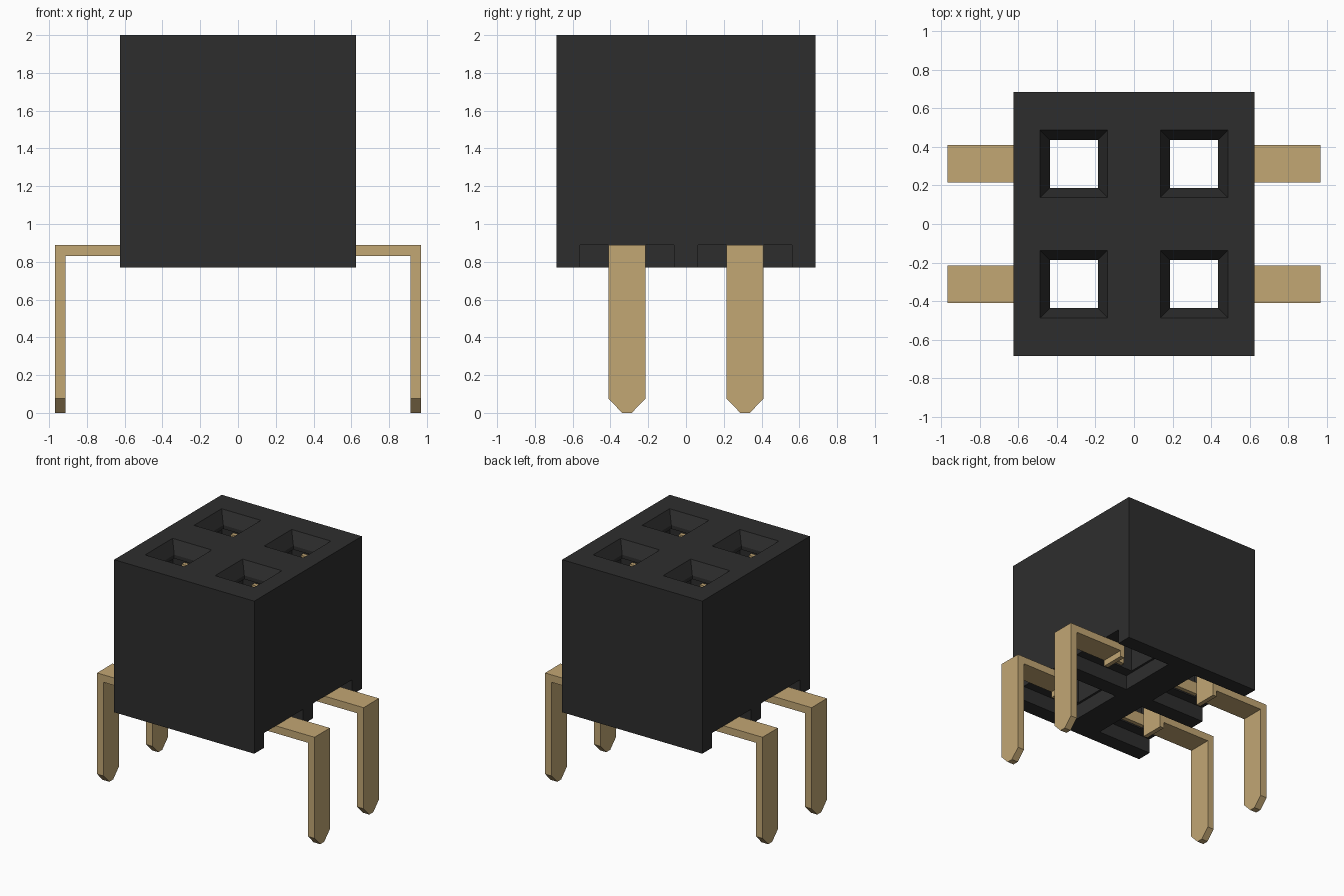
import bpy, bmesh

cube = bpy.data.objects.get("Cube")
if cube:
    bpy.data.objects.remove(cube, do_unlink=True)


def material(name, rgb):
    m = bpy.data.materials.new(name)
    m.use_nodes = True
    col = (*rgb, 1.0)
    m.diffuse_color = col
    bsdf = m.node_tree.nodes["Principled BSDF"]
    bsdf.inputs["Base Color"].default_value = col
    bsdf.inputs["Roughness"].default_value = 0.6
    return m


black = material("black plastic", (0.027, 0.027, 0.027))
gold = material("gold metal", (0.54, 0.385, 0.175))


def loft(bm, rings):
    """Closed solid through rings of points, in order."""
    loops = [[bm.verts.new(p) for p in ring] for ring in rings]
    n = len(loops[0])
    for a, b in zip(loops, loops[1:]):
        for i in range(n):
            j = (i + 1) % n
            bm.faces.new((a[i], a[j], b[j], b[i]))
    bm.faces.new(loops[0][::-1])
    bm.faces.new(loops[-1])


def rect(x0, x1, y0, y1, z):
    return [(x0, y0, z), (x1, y0, z), (x1, y1, z), (x0, y1, z)]


def box(bm, x0, x1, y0, y1, z0, z1):
    loft(bm, [rect(x0, x1, y0, y1, z) for z in (z0, z1)])


def finish(bm, name, mat):
    bmesh.ops.recalc_face_normals(bm, faces=bm.faces)
    me = bpy.data.meshes.new(name)
    bm.to_mesh(me)
    bm.free()
    me.materials.append(mat)
    ob = bpy.data.objects.new(name, me)
    bpy.context.collection.objects.link(ob)
    return ob


def cut(target, cutter):
    cutter.hide_render = True
    mod = target.modifiers.new("cut", "BOOLEAN")
    mod.operation = "DIFFERENCE"
    mod.solver = "EXACT"
    mod.object = cutter
    bpy.context.view_layer.objects.active = target
    bpy.ops.object.modifier_apply(modifier=mod.name)
    bpy.data.objects.remove(cutter, do_unlink=True)


C = 0.3125          # socket spacing from the centre
TOP = 2.0
LIP = 1.9           # bottom of the funnel at each socket mouth
corners = [(sx, sy) for sx in (-1, 1) for sy in (-1, 1)]

# Housing block
bm = bmesh.new()
box(bm, -0.625, 0.625, -0.685, 0.685, 0.77, TOP)
housing = finish(bm, "housing", black)

# Recesses under the block, open to the sides
bm = bmesh.new()
for sx, sy in corners:
    xs = sorted((sx * 0.13, sx * 0.7))
    box(bm, *xs, sy * C - 0.248, sy * C + 0.248, 0.7, 0.89)
cut(housing, finish(bm, "recess_cutter", black))

# Sockets: funnel mouth, then a wider cavity behind the lip
bm = bmesh.new()
for sx, sy in corners:
    steps = [(0.165, 0.85), (0.165, LIP - 0.03), (0.125, LIP - 0.03),
             (0.125, LIP), (0.18, TOP + 0.01)]
    loft(bm, [rect(sx * C - h, sx * C + h, sy * C - h, sy * C + h, z)
              for h, z in steps])
cut(housing, finish(bm, "socket_cutter", black))

# Pins: leg with pointed tip, horizontal arm, upright contact and side leaves
for sx, sy in corners:
    bm = bmesh.new()
    y = sy * C
    w = 0.098
    outline = [(-w, 0.89), (-w, 0.075), (-0.025, 0), (0.025, 0),
               (w, 0.075), (w, 0.89)]
    loft(bm, [[(x, y + a, z) for a, z in outline] for x in (0.912, 0.97)])
    box(bm, 0.445, 0.912, y - w, y + w, 0.83, 0.89)
    box(bm, 0.44, 0.476, y - w, y + w, 0.78, 1.84)
    for s in (-1, 1):
        ys = sorted((y + s * 0.13, y + s * 0.163))
        box(bm, 0.25, 0.375, *ys, 0.9, 1.84)
        box(bm, 0.25, 0.476, *ys, 0.9, 1.0)
    for v in bm.verts:
        v.co.x *= sx
    side = "left" if sx > 0 else "right"
    end = "back" if sy > 0 else "front"
    finish(bm, f"{end}_{side}_pin", gold)
